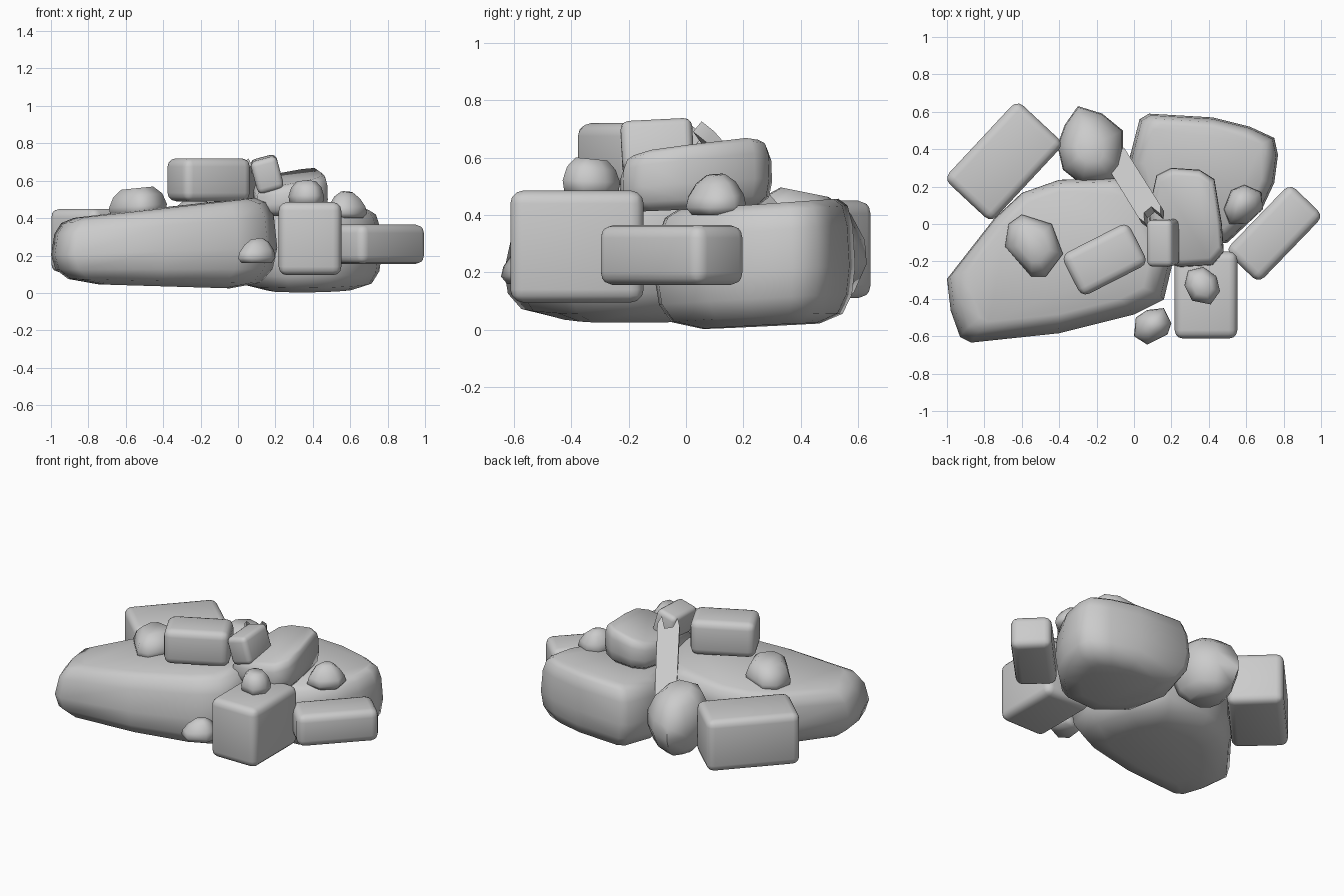
import bpy, bmesh, math
from mathutils import Vector, Matrix

cube = bpy.data.objects.get("Cube")
if cube:
    bpy.data.objects.remove(cube, do_unlink=True)

stone = bpy.data.materials.new("stone_grey")
stone.use_nodes = True
GREY = (0.6, 0.6, 0.6, 1)
stone.diffuse_color = GREY
stone.node_tree.nodes["Principled BSDF"].inputs["Base Color"].default_value = GREY


def finish(name, bm, angle):
    bmesh.ops.recalc_face_normals(bm, faces=bm.faces)
    mesh = bpy.data.meshes.new(name)
    bm.to_mesh(mesh)
    bm.free()
    obj = bpy.data.objects.new(name, mesh)
    bpy.context.collection.objects.link(obj)
    mesh.materials.append(stone)
    bpy.ops.object.select_all(action='DESELECT')
    obj.select_set(True)
    bpy.context.view_layer.objects.active = obj
    bpy.ops.object.shade_smooth_by_angle(angle=math.radians(angle))
    return obj


# Rounded rock: a plan outline scaled through several levels between two tilted planes
BOULDER = [(.58, 0), (.85, .07), (.96, .22), (1, .45), (.97, .78), (.91, .94), (.8, 1)]
SLAB = [(.8, 0), (.96, .15), (1, .4), (.99, .75), (.94, .93), (.85, 1)]
PEBBLE = [(.7, 0), (.95, .15), (1, .4), (.85, .75), (.55, 1)]
POINTED = [(.8, 0), (1, .2), (.92, .48), (.65, .8), (.3, 1)]
CHUNK = [(.5, 0), (.8, .14), (1, .42), (.97, .65), (.75, .88), (.4, 1)]


def rock(name, outline, low, high, levels, shift=0):
    bm = bmesh.new()
    pts = [Vector(p) for p in outline]
    mid = sum(pts, Vector((0, 0))) / len(pts)

    def plane(p, d):
        return p[0] + p[1] * d.x + p[2] * d.y

    rings = []
    for scale, t in levels:
        ring = []
        for p in pts:
            d = (p - mid) * scale
            z = plane(low, d) * (1 - t) + plane(high, d) * t
            ring.append(bm.verts.new((mid.x + d.x, mid.y + d.y + shift * t * t, z)))
        rings.append(ring)
    for a, b in zip(rings, rings[1:]):
        for i in range(len(pts)):
            j = (i + 1) % len(pts)
            bm.faces.new((a[i], a[j], b[j], b[i]))
    bm.faces.new(rings[0][::-1])
    bm.faces.new(rings[-1])
    return finish(name, bm, 65)


# Rounded block: bevelled box turned into place
def block(name, centre, size, turn=0, lean=0, pitch=0, round_=.045):
    bm = bmesh.new()
    bmesh.ops.create_cube(bm, size=1, matrix=Matrix.Diagonal((*size, 1)))
    bmesh.ops.bevel(bm, geom=bm.edges[:], offset=round_, segments=3, profile=.5, affect='EDGES')
    spin = (Matrix.Rotation(math.radians(turn), 4, 'Z') @ Matrix.Rotation(math.radians(lean), 4, 'Y')
            @ Matrix.Rotation(math.radians(pitch), 4, 'X'))
    bm.transform(Matrix.Translation(centre) @ spin)
    return finish(name, bm, 60)


# Two main boulders
rock("large_boulder",
     [(-1, -.3), (-.98, -.47), (-.93, -.61), (-.87, -.64), (-.4, -.59), (0, -.49), (.16, -.41),
      (.21, -.2), (.12, .05), (.02, .2), (-.08, .24), (-.4, .23), (-.6, .16), (-.75, .02)],
     (.035, -.03, 0), (.455, .11, .01), BOULDER, .03)
rock("back_boulder",
     [(-.03, .33), (.03, .56), (.08, .59), (.42, .57), (.62, .52), (.75, .46), (.77, .37),
      (.75, .22), (.68, .07), (.5, -.1), (.25, -.11), (.05, .04)],
     (.015, .01, .05), (.44, 0, .07), BOULDER)

# Slab on top of the boulders
rock("upper_slab",
     [(.08, .08), (.12, .26), (.2, .3), (.35, .29), (.43, .24), (.47, 0), (.48, -.15),
      (.42, -.22), (.25, -.23), (.1, -.2)],
     (.42, 0, .04), (.62, .19, .15), SLAB)

# Rounded chunk behind
rock("back_chunk",
     [(-.41, .42), (-.37, .53), (-.3, .63), (-.17, .59), (-.06, .5), (-.06, .3), (-.11, .22),
      (-.28, .21), (-.38, .29)],
     (.08, 0, 0), (.48, 0, -.2), CHUNK)

# Squared blocks
block("front_block", (.385, -.38, .29), (.335, .465, .39))
block("side_block", (.75, -.05, .26), (.5, .25, .21), 46)
block("rear_block", (-.695, .335, .28), (.575, .345, .34), 47)
block("top_block", (-.157, -.19, .605), (.4, .25, .23), 27)
block("tilted_block", (.155, -.1, .635), (.145, .25, .18), 0, -15, 3, .03)

# Leaning splinter with a forked tip
foot, tip = Vector((-.1, .36, .32)), Vector((.09, .05, .67))
axis = (tip - foot).normalized()
side = axis.cross(Vector((0, 0, 1))).normalized()
out = side.cross(axis)
bm = bmesh.new()
profile = [(-.065, 0), (.065, 0), (.065, .5), (.05, .55), (.025, .49), (-.025, .48), (-.045, .56), (-.07, .51)]
layers = [[bm.verts.new(foot + side * u + axis * v + out * h) for u, v in profile] for h in (-.025, .025)]
bm.faces.new(layers[0][::-1])
bm.faces.new(layers[1])
for i in range(len(profile)):
    j = (i + 1) % len(profile)
    bm.faces.new((layers[0][i], layers[0][j], layers[1][j], layers[1][i]))
finish("leaning_splinter", bm, 30)

# Scattered pebbles
rock("left_pebble",
     [(-.69, -.12), (-.67, 0), (-.6, .05), (-.44, 0), (-.38, -.16), (-.47, -.28), (-.55, -.28)],
     (.4, .05, 0), (.56, .1, 0), PEBBLE)
rock("front_top_pebble",
     [(.27, -.33), (.29, -.25), (.37, -.23), (.44, -.28), (.46, -.36), (.41, -.43), (.31, -.41)],
     (.465, 0, 0), (.595, 0, -.1), PEBBLE)
rock("right_pebble",
     [(.48, .08), (.52, .18), (.59, .21), (.68, .17), (.69, .08), (.6, 0), (.51, 0)],
     (.4, 0, 0), (.54, -.1, .1), POINTED)
rock("front_low_pebble",
     [(0, -.6), (.01, -.5), (.07, -.46), (.16, -.45), (.2, -.53), (.18, -.59), (.07, -.645)],
     (.16, 0, 0), (.29, .15, 0), POINTED)
